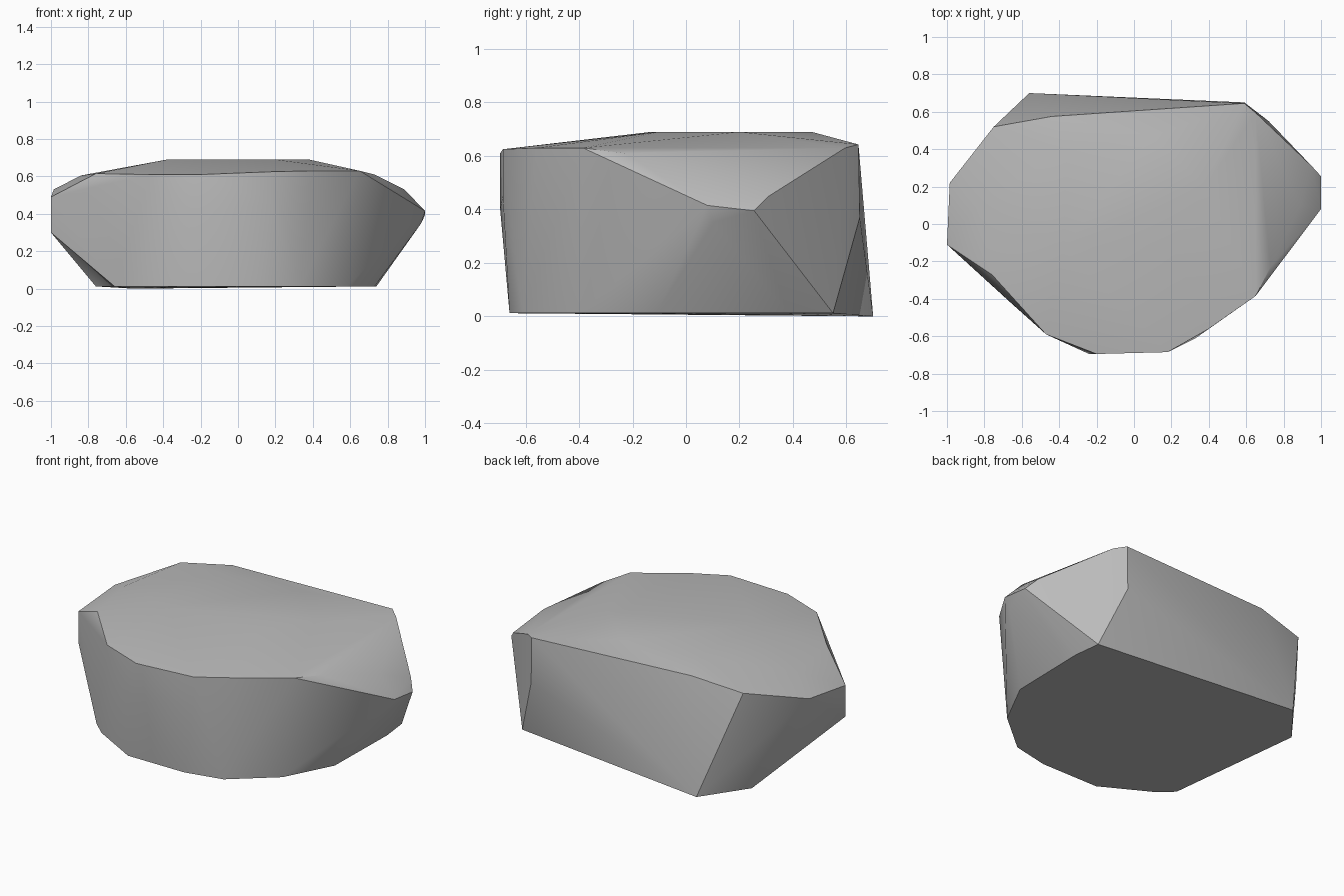
import bpy, bmesh, math

cube = bpy.data.objects.get("Cube")
if cube:
    bpy.data.objects.remove(cube, do_unlink=True)

stone = bpy.data.materials.new("stone_grey")
stone.use_nodes = True
grey = (0.5, 0.5, 0.5, 1)
stone.diffuse_color = grey
stone.node_tree.nodes["Principled BSDF"].inputs["Base Color"].default_value = grey

# Flat underside outline, nearly level
base = [(.72, .55), (.74, .38), (.73, -.11), (.58, -.4), (.33, -.61), (.1, -.66),
        (-.28, -.66), (-.57, -.5), (-.66, -.42), (-.76, .45)]
points = [(x, y, .012) for x, y in base] + [(-.56, .7, 0)]

# Widest belt: side corners and the upright front face
points += [(-.24, -.695, .4), (.18, -.685, .45), (-1, -.11, .3), (.98, .1, .35),
           (1, .08, .415), (1, .255, .395), (.59, .65, .37)]

# Upper rim, running round from the front
points += [(-.2, -.695, .61), (.18, -.685, .625), (.4, -.56, .63), (.65, -.385, .63),
           (.73, -.23, .61), (.89, .1, .53), (.95, .31, .45), (.65, .595, .63),
           (.59, .645, .643), (-.44, .575, .66), (-.75, .52, .615), (-.985, .22, .53),
           (-1, -.11, .49), (-.76, -.27, .615), (-.47, -.59, .61), (-.84, .1, .605)]

# Low crown
points += [(-.38, -.13, .69), (.2, -.1, .69), (.38, .2, .69), (.1, .47, .69), (-.36, .4, .69)]

# Wrap the corners in one faceted skin
bm = bmesh.new()
for p in points:
    bm.verts.new(p)
hull = bmesh.ops.convex_hull(bm, input=bm.verts)
loose = {g for g in hull["geom_interior"] + hull["geom_unused"] if isinstance(g, bmesh.types.BMVert)}
bmesh.ops.delete(bm, geom=list(loose), context='VERTS')
bmesh.ops.recalc_face_normals(bm, faces=bm.faces)
mesh = bpy.data.meshes.new("rock")
bm.to_mesh(mesh)
bm.free()
mesh.materials.append(stone)

rock = bpy.data.objects.new("rock", mesh)
bpy.context.collection.objects.link(rock)
bpy.context.view_layer.objects.active = rock
rock.select_set(True)
bpy.ops.object.shade_smooth_by_angle(angle=math.radians(35))
